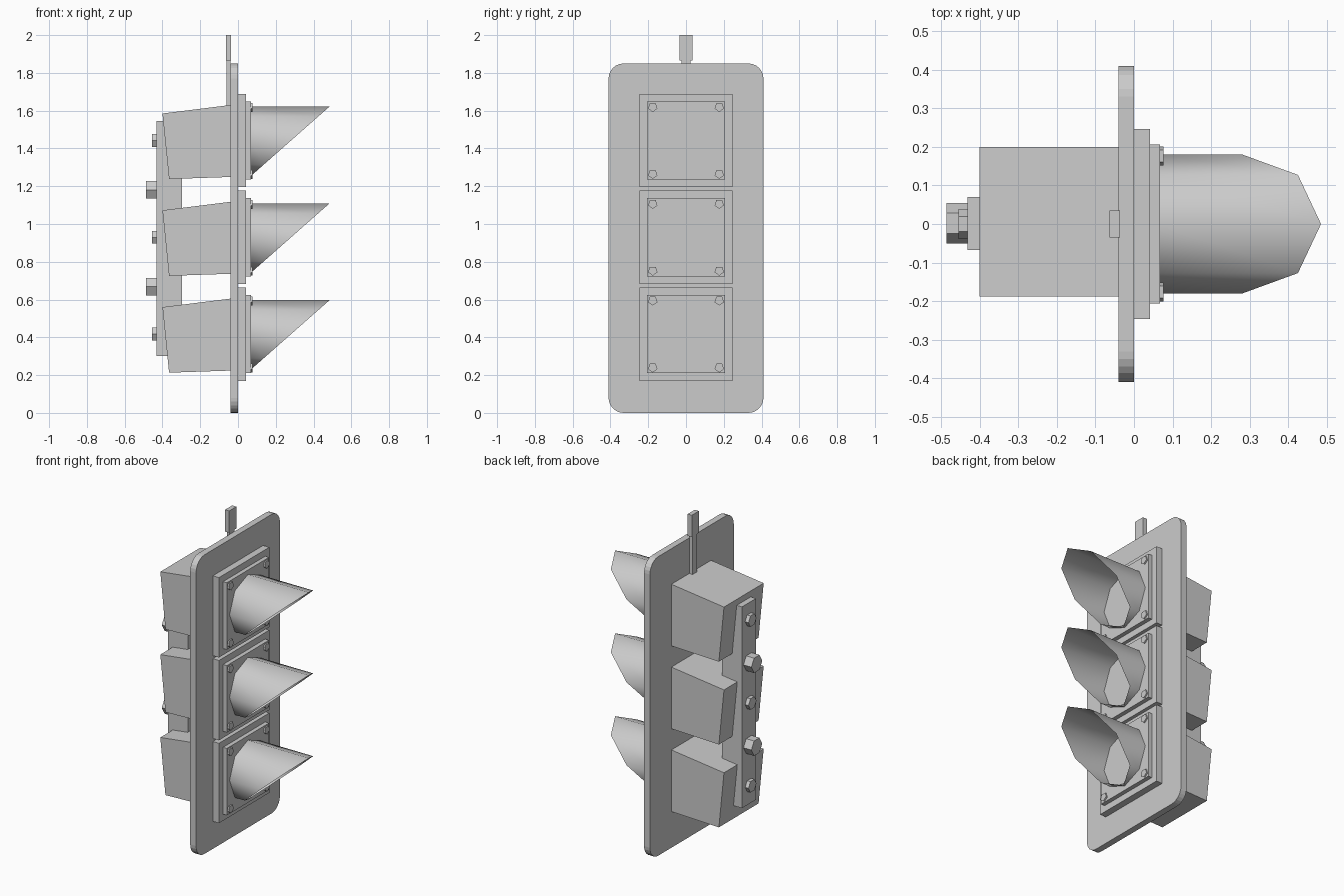
import bpy, bmesh
from math import pi, sin, cos

if "Cube" in bpy.data.objects:
    bpy.data.objects.remove(bpy.data.objects["Cube"], do_unlink=True)

GREY = (0.6, 0.6, 0.6, 1.0)
grey = bpy.data.materials.new("plain grey")
grey.use_nodes = True
grey.diffuse_color = GREY
bsdf = next(n for n in grey.node_tree.nodes if n.type == "BSDF_PRINCIPLED")
bsdf.inputs["Base Color"].default_value = GREY


def finish(name, bm, smooth=False):
    bmesh.ops.recalc_face_normals(bm, faces=bm.faces)
    for f in bm.faces:
        f.smooth = smooth
    mesh = bpy.data.meshes.new(name)
    bm.to_mesh(mesh)
    bm.free()
    mesh.materials.append(grey)
    ob = bpy.data.objects.new(name, mesh)
    bpy.context.collection.objects.link(ob)
    return ob


def extrude(bm, ring, offset):
    """Close a ring of points and push it along offset into a solid."""
    face = bm.faces.new([bm.verts.new(p) for p in ring])
    out = bmesh.ops.extrude_face_region(bm, geom=[face])
    moved = [v for v in out["geom"] if isinstance(v, bmesh.types.BMVert)]
    bmesh.ops.translate(bm, verts=moved, vec=offset)


def box(name, x, y, z, corner=0):
    bm = bmesh.new()
    extrude(bm, [(x[0], y[0], z[0]), (x[0], y[1], z[0]),
                 (x[0], y[1], z[1]), (x[0], y[0], z[1])], (x[1] - x[0], 0, 0))
    if corner:
        edges = [e for e in bm.edges if abs(e.verts[0].co.x - e.verts[1].co.x) > 0.001]
        bmesh.ops.bevel(bm, geom=edges, offset=corner, segments=6, profile=0.5,
                        affect="EDGES")
    return finish(name, bm)


def ring(x, y, z, r, sides, turn=0.0):
    return [(x, y + r * cos(turn + 2 * pi * i / sides),
             z + r * sin(turn + 2 * pi * i / sides)) for i in range(sides)]


def prism(name, x0, x1, y, z, r, sides, turn=0.0):
    bm = bmesh.new()
    extrude(bm, ring(x0, y, z, r, sides, turn), (x1 - x0, 0, 0))
    return finish(name, bm)


def housing(name, z):
    # wedge-shaped lamp body behind the board
    bm = bmesh.new()
    profile = [(-0.40, 0.143), (-0.04, 0.188), (-0.04, -0.193), (-0.365, -0.204)]
    extrude(bm, [(x, -0.188, z + dz) for x, dz in profile], (0, 0.388, 0))
    return finish(name, bm)


def visor(name, z, r=0.18):
    # eight-sided hood, cut on a slant so the top reaches furthest
    bm = bmesh.new()
    back = [bm.verts.new(p) for p in ring(0.066, 0, z, r, 8)]
    front = [bm.verts.new((0.281 + 1.133 * (pz - z), y, pz))
             for _, y, pz in ring(0, 0, z, r, 8)]
    for i in range(8):
        j = (i + 1) % 8
        bm.faces.new((back[i], back[j], front[j], front[i]))
    return finish(name, bm, smooth=True)


# board and hanger
box("back_board", (-0.04, 0), (-0.41, 0.41), (0, 1.85), corner=0.08)
box("hanger_stem", (-0.06, -0.04), (-0.024, 0.024), (1.60, 1.88))
box("hanger_tab", (-0.064, -0.036), (-0.035, 0.035), (1.865, 2.0))

# three identical lamp units
PITCH = 0.5125
for n, level in enumerate(("lower", "middle", "upper")):
    z = 0.417 + n * PITCH
    housing(level + "_housing", z)
    box(level + "_door", (0, 0.042), (-0.246, 0.246), (z - 0.247, z + 0.247))
    box(level + "_lens_frame", (0.042, 0.068), (-0.206, 0.206), (z - 0.207, z + 0.207))
    prism(level + "_lens", 0.066, 0.071, 0, z, 0.163, 20)
    visor(level + "_visor", z)
    for sy in (-1, 1):
        for sz in (-1, 1):
            prism(level + "_door_bolt", 0.066, 0.077, sy * 0.176, z + sz * 0.177,
                  0.026, 5, -pi / 2)
    prism(level + "_bar_bolt", -0.455, -0.43, 0, z, 0.039, 6)

# rear mounting bar and its large bolts
box("rear_bar", (-0.432, -0.297), (-0.067, 0.07), (0.30, 1.545))
for n in range(2):
    prism("large_bar_bolt", -0.486, -0.43, 0.002, 0.668 + n * PITCH, 0.053, 6)
